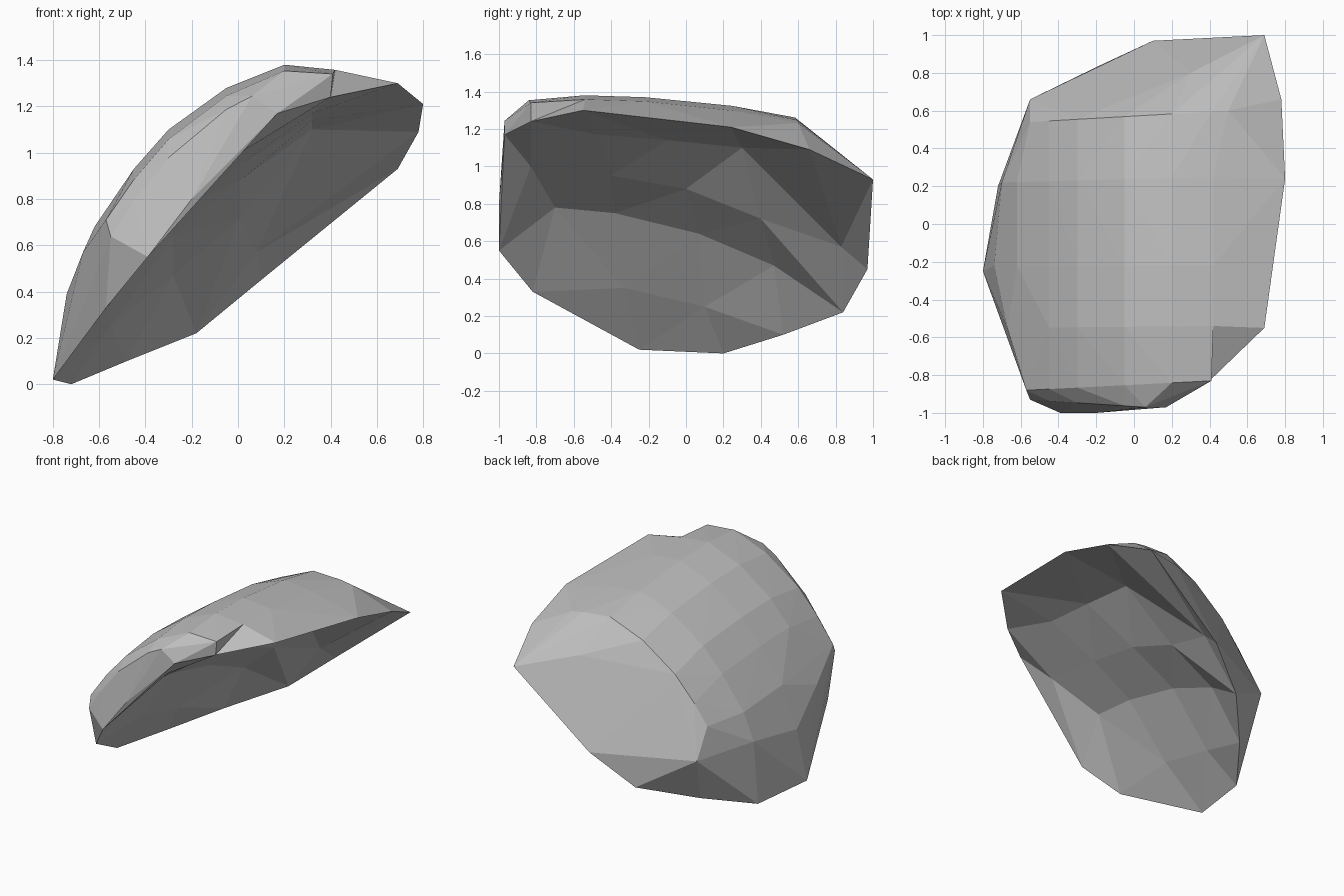
import bpy, bmesh
from mathutils import Vector
from mathutils.geometry import delaunay_2d_cdt

cube = bpy.data.objects.get("Cube")
if cube:
    bpy.data.objects.remove(cube, do_unlink=True)

# Stone colour
stone = bpy.data.materials.new("stone grey")
stone.use_nodes = True
grey = (0.52, 0.52, 0.52, 1)
stone.diffuse_color = grey
stone.node_tree.nodes["Principled BSDF"].inputs["Base Color"].default_value = grey

# Broken lower edge, walked once round the slab
rim = [(-.8, -.25, .02), (-.57, -.82, .33), (-.39, -1, .55), (-.2, -1, .8),
       (.17, -.97, 1.17), (.4, -.83, 1.24), (.69, -.55, 1.3), (.8, .24, 1.21),
       (.78, .66, 1.09), (.69, 1, .93), (.1, .97, .45), (-.18, .84, .22),
       (-.48, .52, .1), (-.72, .2, 0)]

# Shoulders of the steep back wall
shoulders = [(-.55, .66, .44), (.3, .8, 1.04)]

# Arched cross-section of the top (x, z)
crown = [(-.74, .4), (-.62, .69), (-.45, .93), (-.3, 1.1), (-.05, 1.28),
         (.2, 1.38), (.41, 1.36), (.69, 1.3)]


def crown_height(x):
    for (x0, z0), (x1, z1) in zip(crown, crown[1:]):
        if x <= x1:
            return z0 + (z1 - z0) * (x - x0) / (x1 - x0)
    return crown[-1][1]


# Rows from front to back: y at left, y skew, left x, right x, drop, drop change
rows = [(-.93, -.04, -.55, .06, .15, -.07),
        (-.88, .05, -.57, .41, .05, -.03),
        (-.55, .01, -.67, .42, 0, 0),
        (-.22, 0, -.74, .42, .01, 0),
        (.22, .03, -.7, .42, .04, .02),
        (.54, .06, -.55, .5, .14, -.03)]


def row_points(y, skew, left, right, drop, change):
    inner = [x for x, z in crown if left + .06 < x < right - .06]
    for x in [left] + inner + [right]:
        t = (x - left) / (right - left)
        yield Vector((x, y + skew * t, crown_height(x) - drop - change * t))


# Faceted outer body
bm = bmesh.new()
rim_verts = {bm.verts.new(p) for p in rim}
for row in rows:
    for point in row_points(*row):
        bm.verts.new(point)
for point in shoulders:
    bm.verts.new(point)
hull = bmesh.ops.convex_hull(bm, input=list(bm.verts))
loose = {v for v in hull["geom_interior"] + hull["geom_unused"]
         if isinstance(v, bmesh.types.BMVert) and v.is_valid and not v.link_faces}
bmesh.ops.delete(bm, geom=list(loose), context='VERTS')
bm.normal_update()

# Open the underside
under = Vector((.6, -.2, -.77)).normalized()
lid = [f for f in bm.faces
       if f.normal.dot(under) > .7 and all(v in rim_verts for v in f.verts)]
bmesh.ops.delete(bm, geom=lid, context='FACES')


# Notch at the front corner: turn the edge that bridges it
def nearest(point):
    return min(bm.verts, key=lambda v: (v.co - Vector(point)).length)


bridge = bm.edges.get((nearest((.41, -.83, 1.34)), nearest(rim[6])))
if bridge and len(bridge.link_faces) == 2:
    bmesh.ops.rotate_edges(bm, edges=[bridge])

# Arched hollow underside: columns of (y, z) at each x, joined to the rim
hollow = {-.55: [(-.33, .35), (.1, .25)],
          -.28: [(-.7, .78), (-.38, .75), (.07, .64), (.47, .47)],
          .01: [(-.83, 1), (-.4, .95), (0, .88), (.4, .72)],
          .08: [(.83, .57)],
          .32: [(-.47, 1.17), (-.1, 1.14), (.3, 1.1)]}
edges = [e for e in bm.edges if e.is_boundary]
verts = list({v for e in edges for v in e.verts})
links = [tuple(verts.index(v) for v in e.verts) for e in edges]
verts += [bm.verts.new((x, y, z)) for x, column in hollow.items() for y, z in column]
flat = [v.co.to_2d() for v in verts]
result = delaunay_2d_cdt(flat, links, [], 1, 1e-5)
faces, sources = result[2], result[3]
for face in faces:
    corners = [verts[sources[i][0]] for i in face]
    if not bm.faces.get(corners):
        bm.faces.new(corners)
bmesh.ops.recalc_face_normals(bm, faces=list(bm.faces))

mesh = bpy.data.meshes.new("rock_slab")
bm.to_mesh(mesh)
bm.free()
mesh.materials.append(stone)
slab = bpy.data.objects.new("rock_slab", mesh)
bpy.context.collection.objects.link(slab)
